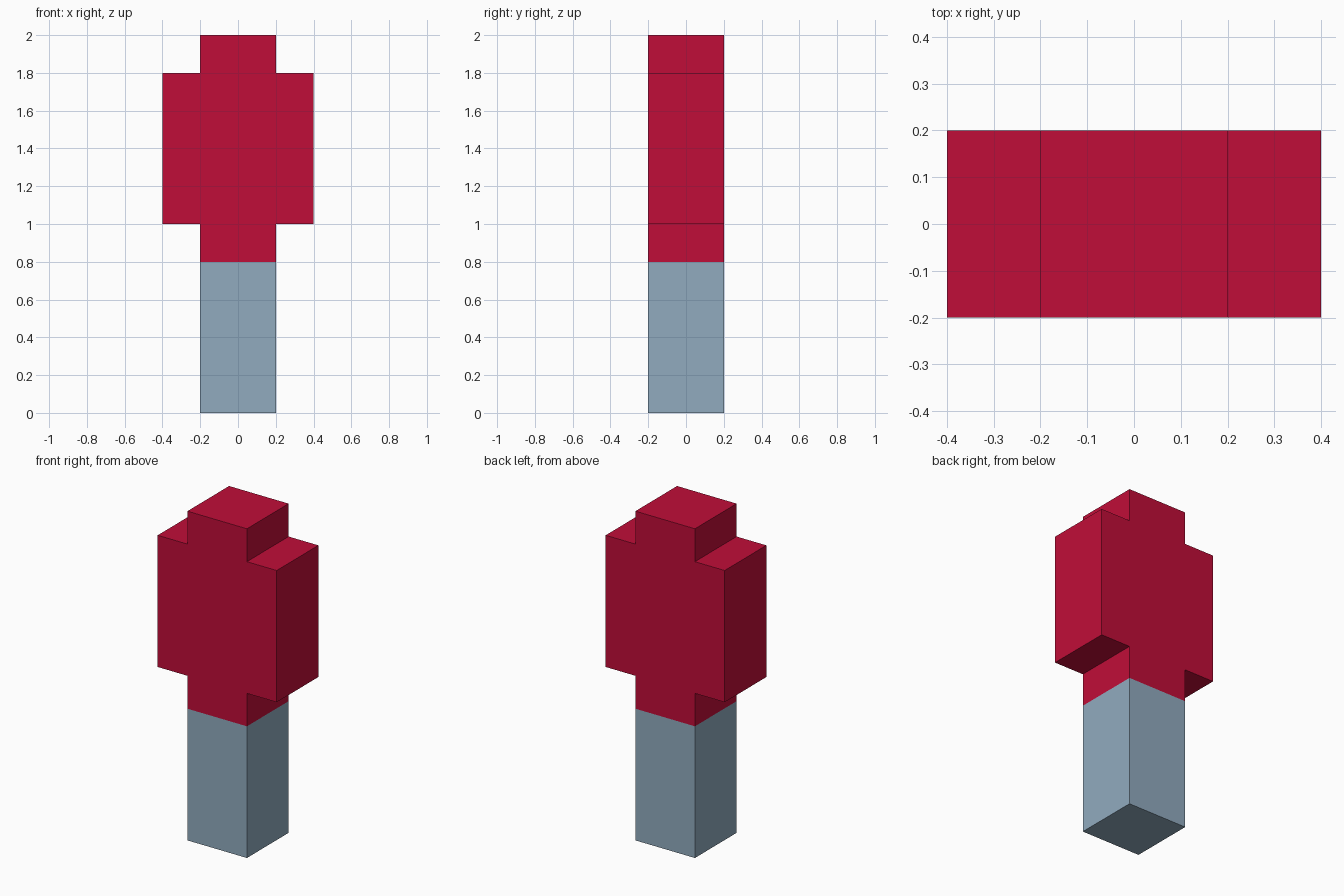
import bpy
import bmesh

cube = bpy.data.objects.get("Cube")
if cube:
    bpy.data.objects.remove(cube, do_unlink=True)

DEPTH = 0.4


def make_material(name, colour):
    mat = bpy.data.materials.new(name)
    mat.use_nodes = True
    mat.diffuse_color = colour
    bsdf = next(n for n in mat.node_tree.nodes if n.type == 'BSDF_PRINCIPLED')
    bsdf.inputs["Base Color"].default_value = colour
    return mat


def make_slab(name, profile, mat):
    """Extrude an x-z outline through the depth of the model."""
    bm = bmesh.new()
    face = bm.faces.new([bm.verts.new((x, -DEPTH / 2, z)) for x, z in profile])
    ext = bmesh.ops.extrude_face_region(bm, geom=[face], use_keep_orig=True)
    verts = [g for g in ext["geom"] if isinstance(g, bmesh.types.BMVert)]
    bmesh.ops.translate(bm, verts=verts, vec=(0, DEPTH, 0))
    bmesh.ops.recalc_face_normals(bm, faces=bm.faces)
    mesh = bpy.data.meshes.new(name)
    bm.to_mesh(mesh)
    bm.free()
    mesh.materials.append(mat)
    obj = bpy.data.objects.new(name, mesh)
    bpy.context.collection.objects.link(obj)
    return obj


red = make_material("crimson", (0.53, 0.004, 0.04, 1))
blue = make_material("pale_blue_grey", (0.283, 0.407, 0.521, 1))

# Square stick
make_slab("stick", [(-0.2, 0), (0.2, 0), (0.2, 0.8), (-0.2, 0.8)], blue)

# Head: stepped right half outline, mirrored to the other side
half = [(0.2, 0.8), (0.2, 1.0), (0.4, 1.0), (0.4, 1.8), (0.2, 1.8), (0.2, 2.0)]
make_slab("head", half + [(-x, z) for x, z in reversed(half)], red)
